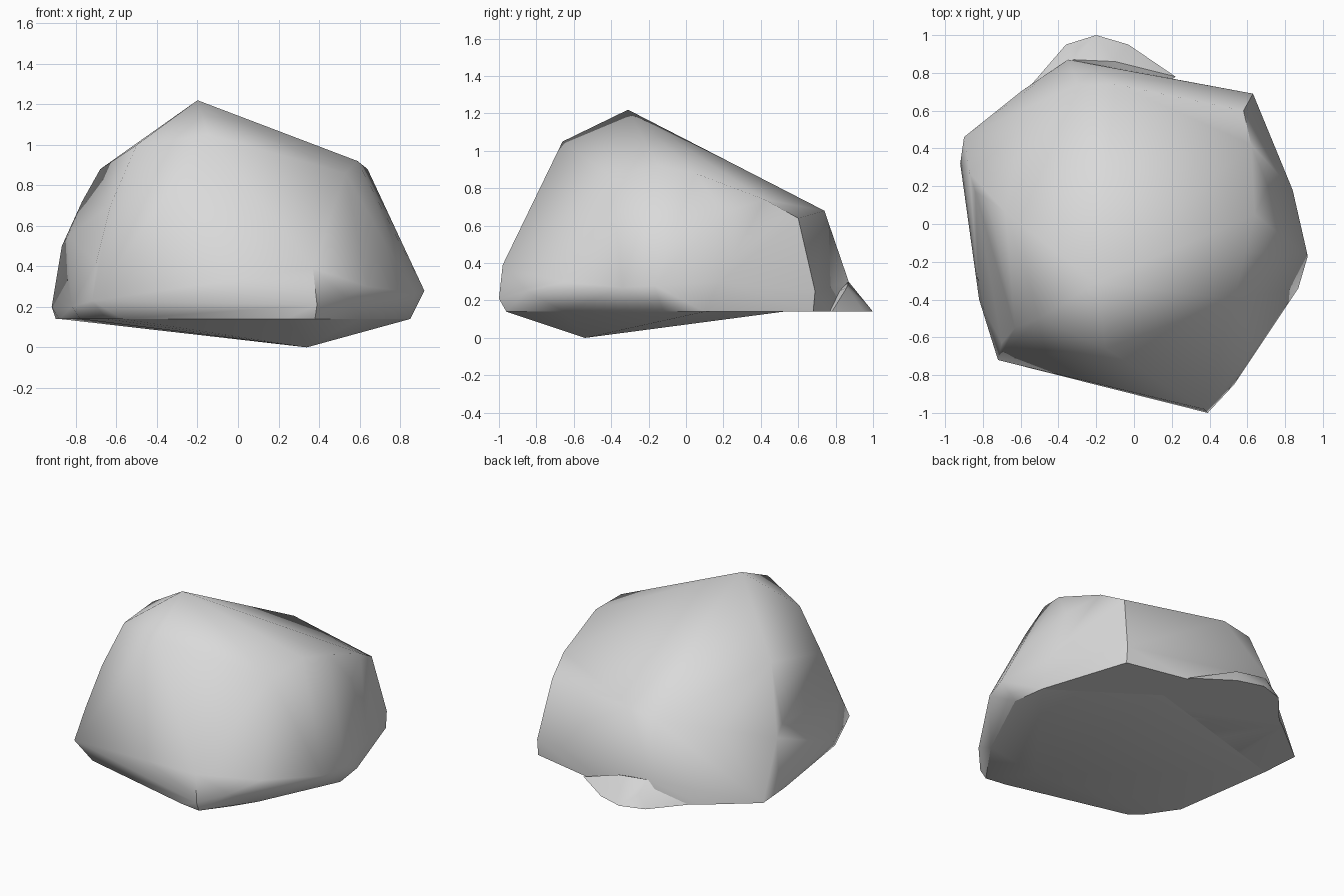
import bpy
import bmesh
import math

if "Cube" in bpy.data.objects:
    bpy.data.objects.remove(bpy.data.objects["Cube"], do_unlink=True)

# Single stone colour
grey = (0.7, 0.7, 0.7, 1)
stone = bpy.data.materials.new("stone grey")
stone.use_nodes = True
stone.diffuse_color = grey
stone.node_tree.nodes["Principled BSDF"].inputs["Base Color"].default_value = grey


def hull_object(name, points, smooth_degrees):
    """Wrap a smooth-shaded convex stone chunk around a few corner points."""
    bm = bmesh.new()
    for point in points:
        bm.verts.new(point)
    bmesh.ops.convex_hull(bm, input=bm.verts[:])
    loose = [v for v in bm.verts if not v.link_faces]
    bmesh.ops.delete(bm, geom=loose, context='VERTS')
    bmesh.ops.recalc_face_normals(bm, faces=bm.faces[:])
    mesh = bpy.data.meshes.new(name)
    bm.to_mesh(mesh)
    bm.free()
    mesh.materials.append(stone)
    obj = bpy.data.objects.new(name, mesh)
    bpy.context.collection.objects.link(obj)
    bpy.ops.object.select_all(action='DESELECT')
    obj.select_set(True)
    bpy.context.view_layer.objects.active = obj
    bpy.ops.object.shade_smooth_by_angle(angle=math.radians(smooth_degrees))


# Outline of the flat base
base_z = 0.14
rim = [(0.38, -0.96), (0.24, -0.94), (-0.57, -0.74), (-0.65, -0.67),
       (-0.78, -0.48), (-0.88, 0.2), (-0.9, 0.46), (-0.6, 0.7),
       (-0.4, 0.84), (0.2, 0.77), (0.63, 0.68), (0.82, 0.1),
       (0.85, -0.12), (0.6, -0.65)]
base = [(x, y, base_z) for x, y in rim]

# Widest belt just above the base
belt = [(0.39, -1, 0.21), (0.37, -0.98, 0.39), (-0.72, -0.72, 0.23),
        (-0.7, -0.63, 0.42), (-0.82, -0.4, 0.2), (-0.92, 0.32, 0.2),
        (-0.84, 0.17, 0.55), (-0.87, 0.27, 0.5), (-0.35, 0.87, 0.3),
        (0.63, 0.69, 0.25), (0.84, 0.18, 0.3), (0.92, -0.17, 0.28),
        (0.87, -0.34, 0.27), (0.64, -0.66, 0.3), (0.53, -0.85, 0.25)]

# Upper corners and peak
crown = [(-0.2, -0.31, 1.22), (-0.15, -0.66, 1.05), (-0.5, -0.5, 1),
         (-0.63, -0.55, 0.7), (-0.68, 0.06, 0.88), (-0.77, 0.13, 0.72),
         (-0.6, 0.5, 0.57), (-0.3, 0.74, 0.64), (-0.1, 0.74, 0.68),
         (0.58, 0.6, 0.64), (0.62, 0.42, 0.74), (0.71, 0.2, 0.67),
         (0.64, 0.05, 0.88), (0.59, -0.15, 0.92), (0.53, -0.4, 0.86)]

hull_object("boulder_body", base + belt + crown, 50)

# Low ledge jutting out at the back
ledge_outline = [(-0.2, 1), (-0.36, 0.95), (-0.03, 0.95), (0.22, 0.78),
                 (-0.55, 0.73), (0, 0.6)]
ledge_top = [(-0.32, 0.87, 0.3), (-0.3, 0.93, 0.22), (-0.1, 0.86, 0.27)]
hull_object("back_ledge", [(x, y, base_z) for x, y in ledge_outline] + ledge_top, 60)

# Shallow keel under the base
keel_rim = [(x, y, base_z) for x, y in rim if y < 0.4] + [(0.2, 0.52, base_z)]
hull_object("underside_keel", keel_rim + [(0.34, -0.54, 0), (0.63, -0.4, 0.11)], 30)
